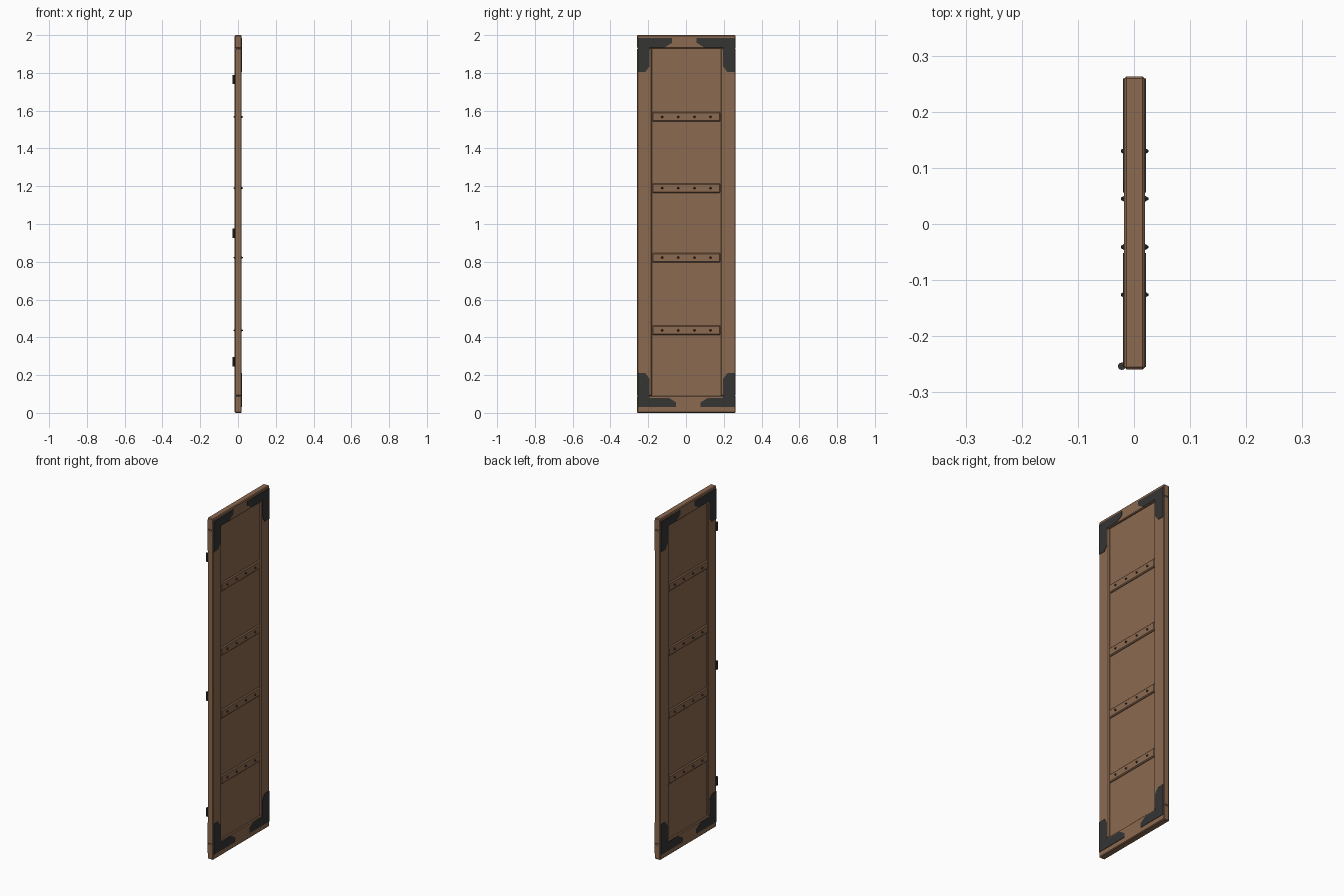
import bpy, bmesh, math
from mathutils import Matrix

if "Cube" in bpy.data.objects:
    bpy.data.objects.remove(bpy.data.objects["Cube"])

CX, CY = 0.001, 0.002     # centre of the door leaf (hinges stick out on one side)
HALF_W, HALF_T = 0.261, 0.0185


def material(name, rgb):
    m = bpy.data.materials.new(name)
    m.diffuse_color = (*rgb, 1)
    m.use_nodes = True
    m.node_tree.nodes["Principled BSDF"].inputs["Base Color"].default_value = m.diffuse_color
    return m


WOOD = material("brown wood", (0.26, 0.142, 0.08))
IRON = material("dark iron", (0.035, 0.035, 0.034))


def finish(bm, name, mat):
    bmesh.ops.recalc_face_normals(bm, faces=bm.faces)
    me = bpy.data.meshes.new(name)
    bm.to_mesh(me)
    bm.free()
    me.materials.append(mat)
    ob = bpy.data.objects.new(name, me)
    bpy.context.collection.objects.link(ob)
    return ob


def box(name, hx, y0, y1, z0, z1, mat, bevel=0.0):
    bm = bmesh.new()
    size = Matrix.Diagonal((2 * hx, y1 - y0, z1 - z0, 1))
    place = Matrix.Translation((CX, CY + (y0 + y1) / 2, (z0 + z1) / 2))
    bmesh.ops.create_cube(bm, size=1, matrix=place @ size)
    if bevel:
        bmesh.ops.bevel(bm, geom=bm.edges[:], offset=bevel, segments=1,
                        affect='EDGES', profile=0.5)
    return finish(bm, name, mat)


# Frame: full-width rails, stiles between them
box("top_rail", HALF_T, -HALF_W, HALF_W, 1.93, 2.0, WOOD, 0.004)
box("bottom_rail", HALF_T, -HALF_W, HALF_W, 0.0, 0.09, WOOD, 0.004)
for s, n in ((-1, "hinge_stile"), (1, "outer_stile")):
    a, b = sorted((s * 0.182, s * HALF_W))
    box(n, HALF_T, a, b, 0.09, 1.93, WOOD, 0.004)

# Recessed panel
box("panel", 0.009, -0.19, 0.19, 0.08, 1.94, WOOD)

# Cross bars with pointed studs on both faces
for i, z in enumerate((0.437, 0.822, 1.19, 1.567)):
    box(f"cross_bar_{i}", 0.0175, -0.181, 0.181, z - 0.025, z + 0.025, WOOD, 0.005)
    bm = bmesh.new()
    for y in (-0.128, -0.043, 0.043, 0.128):
        for s in (-1, 1):
            m = (Matrix.Translation((CX + s * 0.0205, CY + y, z))
                 @ Matrix.Rotation(s * math.pi / 2, 4, 'Y'))
            bmesh.ops.create_cone(bm, cap_ends=True, segments=8, radius1=0.0065,
                                  radius2=0.002, depth=0.008, matrix=m)
    finish(bm, f"bar_studs_{i}", IRON)


# Iron L-shaped corner plates with clipped arm ends
def corner_plate(name, side, sy, top, arm):
    o = 0.257
    h = 0.05
    e = o - arm
    pts = [(o, 0), (e, 0), (e, h * 0.5), (e + 0.04, h), (o - 0.063, h),
           (o - 0.063, 0.15), (o - 0.04, 0.18), (o, 0.18)]
    bm = bmesh.new()
    vs = []
    for y, d in pts:
        z = 1.985 - d if top else 0.03 + d
        vs.append(bm.verts.new((CX + side * 0.016, CY + sy * y, z)))
    f = bm.faces.new(vs)
    r = bmesh.ops.extrude_face_region(bm, geom=[f])
    bmesh.ops.translate(bm, vec=(side * 0.0045, 0, 0),
                        verts=[g for g in r["geom"] if isinstance(g, bmesh.types.BMVert)])
    finish(bm, name, IRON)


for side, sn in ((1, "right"), (-1, "left")):
    for sy in (-1, 1):
        for top in (False, True):
            long_arm = (sy * side > 0) == top
            corner_plate(f"corner_plate_{sn}_{'a' if sy < 0 else 'b'}_{'top' if top else 'bottom'}",
                         side, sy, top, 0.203 if long_arm else 0.182)

# Hinge barrels
for i, z in enumerate((0.27, 0.95, 1.765)):
    bm = bmesh.new()
    bmesh.ops.create_cone(bm, cap_ends=True, segments=10, radius1=0.0068, radius2=0.0068,
                          depth=0.05, matrix=Matrix.Translation((-0.0218, -0.2535, z)))
    finish(bm, f"hinge_barrel_{i}", IRON)
